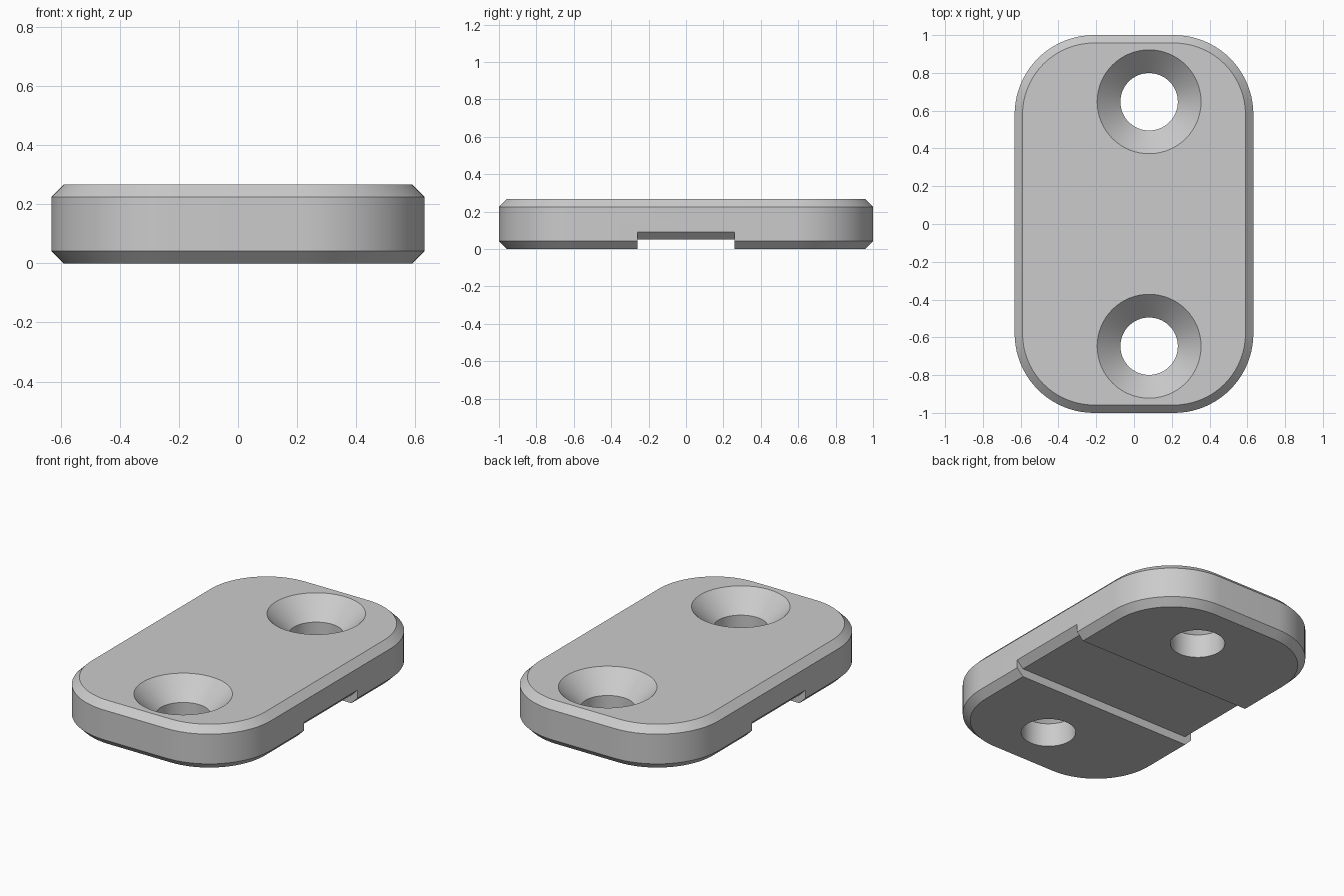
import bpy
import bmesh
from math import sin, cos, pi, radians

cube = bpy.data.objects.get("Cube")
if cube:
    bpy.data.objects.remove(cube, do_unlink=True)

HALF_W, HALF_L, HEIGHT = 0.632, 1.0, 0.267
RADIUS, CHAMFER = 0.42, 0.042
SLOT_HALF, SLOT_DEPTH = 0.26, 0.05
HOLE_X, HOLE_Y, HOLE_R, SINK_R = 0.08, 0.647, 0.152, 0.275

grey = bpy.data.materials.new("Grey")
grey.use_nodes = True
grey.diffuse_color = (0.6, 0.6, 0.6, 1)
grey.node_tree.nodes["Principled BSDF"].inputs["Base Color"].default_value = (0.6, 0.6, 0.6, 1)


def loft(name, rings):
    """Closed solid through a stack of matching point rings."""
    bm = bmesh.new()
    loops = [[bm.verts.new(p) for p in ring] for ring in rings]
    for a, b in zip(loops, loops[1:]):
        for i in range(len(a)):
            j = (i + 1) % len(a)
            bm.faces.new((a[i], a[j], b[j], b[i]))
    bm.faces.new(loops[0][::-1])
    bm.faces.new(loops[-1])
    bmesh.ops.recalc_face_normals(bm, faces=bm.faces)
    mesh = bpy.data.meshes.new(name)
    bm.to_mesh(mesh)
    bm.free()
    mesh.materials.append(grey)
    obj = bpy.data.objects.new(name, mesh)
    bpy.context.collection.objects.link(obj)
    return obj


def rounded_ring(inset, z, steps=20):
    r = RADIUS - inset
    pts = []
    for k, (sx, sy) in enumerate(((1, 1), (-1, 1), (-1, -1), (1, -1))):
        for i in range(steps + 1):
            a = (k + i / steps) * pi / 2
            pts.append((sx * (HALF_W - RADIUS) + r * cos(a),
                        sy * (HALF_L - RADIUS) + r * sin(a), z))
    return pts


def circle_ring(y, r, z, steps=64):
    return [(HOLE_X + r * cos(2 * pi * i / steps),
             y + r * sin(2 * pi * i / steps), z) for i in range(steps)]


# Rounded plate with chamfered top and bottom rims
plate = loft("plate", [
    rounded_ring(CHAMFER, 0), rounded_ring(0, CHAMFER),
    rounded_ring(0, HEIGHT - CHAMFER), rounded_ring(CHAMFER, HEIGHT)])

# Underside slot whose roof keeps the chamfer at both ends
inner, flare = HALF_W - CHAMFER, 0.1
outline = [(inner + flare, -flare), (inner + flare, SLOT_DEPTH + flare), (inner, SLOT_DEPTH)]
outline += [(-x, z) for x, z in reversed(outline)]
cutters = [loft("slot_cutter", [[(x, y, z) for x, z in outline]
                                for y in (-SLOT_HALF, SLOT_HALF)])]

# Countersunk screw holes
sink_depth, over = SINK_R - HOLE_R, 0.05
for y in (HOLE_Y, -HOLE_Y):
    cutters.append(loft("hole_cutter", [
        circle_ring(y, HOLE_R, -over),
        circle_ring(y, HOLE_R, HEIGHT - sink_depth),
        circle_ring(y, SINK_R + over, HEIGHT + over)]))

for cutter in cutters:
    cutter.hide_render = True
    mod = plate.modifiers.new("cut", 'BOOLEAN')
    mod.operation = 'DIFFERENCE'
    mod.solver = 'EXACT'
    mod.object = cutter

bpy.ops.object.select_all(action='DESELECT')
plate.select_set(True)
bpy.context.view_layer.objects.active = plate
for mod in list(plate.modifiers):
    bpy.ops.object.modifier_apply(modifier=mod.name)
for cutter in cutters:
    bpy.data.objects.remove(cutter, do_unlink=True)

bpy.ops.object.shade_smooth_by_angle(angle=radians(25))
